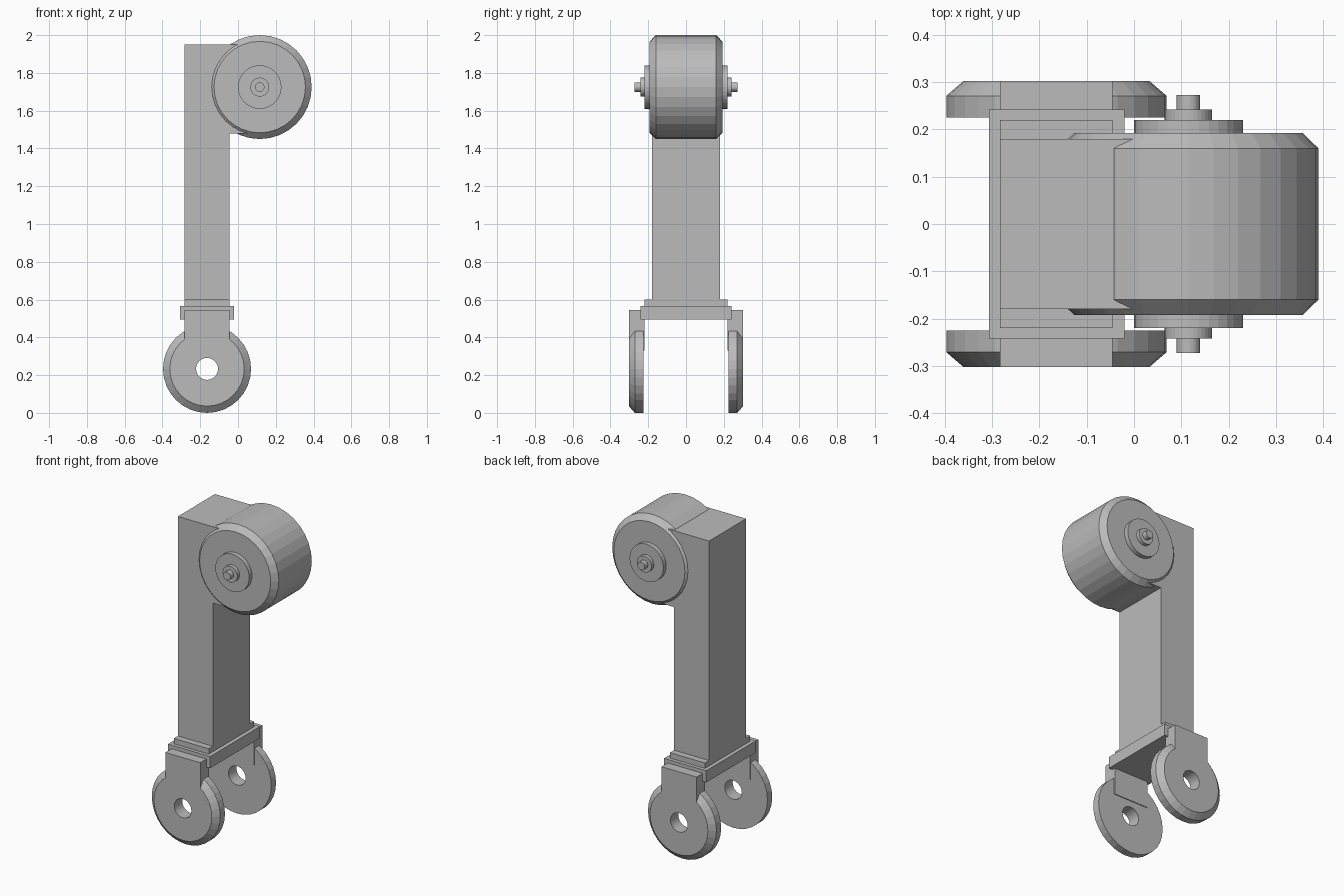
import bpy, bmesh, math

cube = bpy.data.objects.get("Cube")
if cube:
    bpy.data.objects.remove(cube, do_unlink=True)

# One flat grey for everything
grey = bpy.data.materials.new("plain grey")
grey.use_nodes = True
COLOR = (0.5, 0.5, 0.5, 1)
grey.diffuse_color = COLOR
grey.node_tree.nodes["Principled BSDF"].inputs["Base Color"].default_value = COLOR


def finish(name, bm):
    bmesh.ops.recalc_face_normals(bm, faces=bm.faces)
    mesh = bpy.data.meshes.new(name)
    bm.to_mesh(mesh)
    bm.free()
    mesh.materials.append(grey)
    obj = bpy.data.objects.new(name, mesh)
    bpy.context.scene.collection.objects.link(obj)
    return obj


def box(name, xs, ys, zs):
    bm = bmesh.new()
    bmesh.ops.create_cube(bm, size=1)
    for v in bm.verts:
        v.co = [(a + b) / 2 + c * (b - a) for c, (a, b) in zip(v.co, (xs, ys, zs))]
    return finish(name, bm)


def lathe(name, center, profile, segments=32):
    """Spin a list of (radius, y) points round an axis parallel to y."""
    cx, cz = center
    bm = bmesh.new()
    verts = [bm.verts.new((cx, y, cz + r)) for r, y in profile]
    edges = [bm.edges.new(pair) for pair in zip(verts, verts[1:])]
    bmesh.ops.spin(bm, geom=verts + edges, cent=(cx, 0, cz), axis=(0, 1, 0),
                   angle=math.tau, steps=segments)
    bmesh.ops.remove_doubles(bm, verts=bm.verts, dist=0.0001)
    return finish(name, bm)


# Upright column with a head reaching into the roller
POST = (-0.283, -0.045)
box("column", POST, (-0.18, 0.18), (0.59, 1.95))
box("column_head", (-0.06, 0.1), (-0.18, 0.18), (1.48, 1.95))

# Stepped collar at the foot of the column
box("collar_step", POST, (-0.22, 0.22), (0.55, 0.6))
box("collar", (-0.307, -0.02), (-0.242, 0.242), (0.495, 0.567))

# Roller with chamfered rims, hubs and axle ends in one mirrored profile
half = [(0.275, 0.16), (0.242, 0.192), (0.115, 0.192), (0.115, 0.22),
        (0.05, 0.22), (0.05, 0.242), (0.025, 0.242), (0.025, 0.273), (0, 0.273)]
lathe("roller", (0.115, 1.725), [(r, -y) for r, y in reversed(half)] + half)

# Foot discs with a through hole, hung on tabs either side
for side, s in (("right", -1), ("left", 1)):
    ring = [(0.058, 0.225), (0.233, 0.225), (0.233, 0.271),
            (0.197, 0.302), (0.058, 0.302), (0.058, 0.225)]
    lathe(side + "_foot_disc", (-0.164, 0.233), [(r, s * y) for r, y in ring])
    box(side + "_foot_tab", POST, sorted((s * 0.22, s * 0.302)), (0.33, 0.545))
